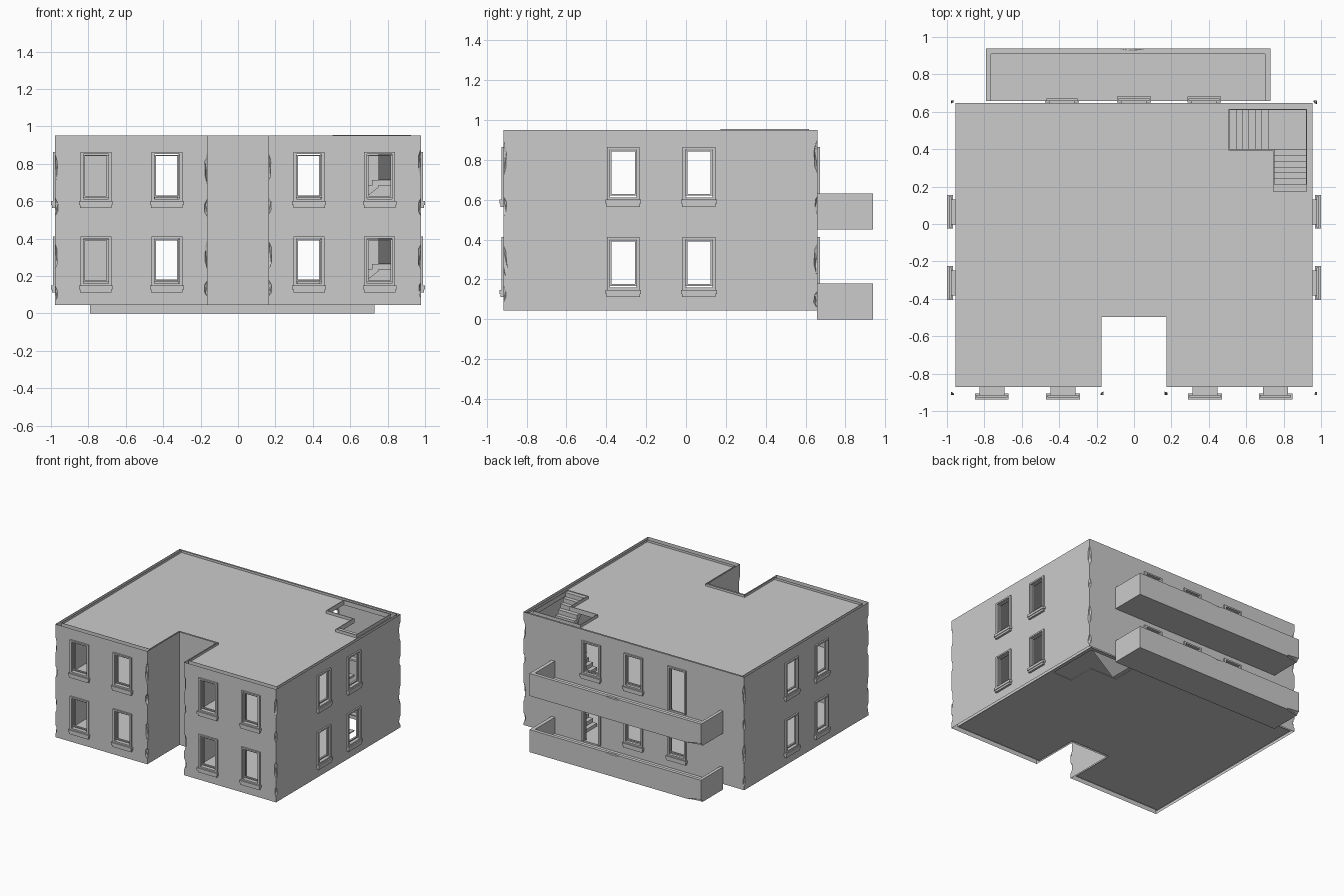
import bpy, bmesh, random
from mathutils import Matrix, Vector
from math import radians

if "Cube" in bpy.data.objects:
    bpy.data.objects.remove(bpy.data.objects["Cube"])

random.seed(4)
FLOOR = 0.452                       # storey height
OUTER = [(-.978, -.915), (-.163, -.915), (-.163, -.508), (.163, -.508),
         (.163, -.915), (.978, -.915), (.978, .66), (-.978, .66)]
INNER = [(-.955, -.872), (-.173, -.872), (-.173, -.496), (.173, -.496),
         (.173, -.872), (.955, -.872), (.955, .648), (-.955, .648)]
HOLE = [(.51, .40), (.75, .40), (.75, .18), (.92, .18), (.92, .61), (.51, .61)]


def finish(name, bm):
    bmesh.ops.recalc_face_normals(bm, faces=bm.faces)
    me = bpy.data.meshes.new(name)
    bm.to_mesh(me)
    bm.free()
    ob = bpy.data.objects.new(name, me)
    bpy.context.collection.objects.link(ob)
    return ob


def box(bm, x0, x1, y0, y1, z0, z1, m=Matrix()):
    c = Vector((x0 + x1, y0 + y1, z0 + z1)) / 2
    bmesh.ops.create_cube(bm, size=1, matrix=m @ Matrix.Translation(c)
                          @ Matrix.Diagonal((x1 - x0, y1 - y0, z1 - z0, 1)))


def prism(bm, pts, d0, d1, put):
    # put maps (u, v, depth) to a 3D point
    a = [bm.verts.new(put(u, v, d0)) for u, v in pts]
    b = [bm.verts.new(put(u, v, d1)) for u, v in pts]
    bm.faces.new(a)
    bm.faces.new(b[::-1])
    for i in range(len(a)):
        j = (i + 1) % len(a)
        bm.faces.new((a[i], a[j], b[j], b[i]))


def ring(bm, outer, inner, z0, z1):
    loops = [[bm.verts.new((x, y, z)) for x, y in p]
             for p, z in ((outer, z0), (outer, z1), (inner, z1), (inner, z0))]
    n = len(outer)
    for k in range(4):
        a, b = loops[k], loops[(k + 1) % 4]
        for i in range(n):
            j = (i + 1) % n
            bm.faces.new((a[i], a[j], b[j], b[i]))


def chip(bm, pos, size):
    # faceted lump that bites a piece out of an edge
    rot = Matrix.Rotation(random.uniform(-.12, .12), 4, 'X') @ \
        Matrix.Rotation(random.uniform(0, 1.5), 4, 'Z')
    scale = Matrix.Diagonal((*size, 1))
    r = rot if size[2] > size[0] else Matrix()
    bmesh.ops.create_icosphere(bm, subdivisions=1, radius=1,
                               matrix=Matrix.Translation(pos) @ r @ scale)


def subtract(ob, bm):
    cutter = finish("cutter", bm)
    cutter.hide_render = True
    mod = ob.modifiers.new("cut", 'BOOLEAN')
    mod.operation, mod.solver, mod.object = 'DIFFERENCE', 'EXACT', cutter
    bpy.context.view_layer.update()
    dg = bpy.context.evaluated_depsgraph_get()
    me = bpy.data.meshes.new_from_object(ob.evaluated_get(dg))
    ob.modifiers.clear()
    ob.data = me
    bpy.data.objects.remove(cutter)


def opening(cut, name, m, door):
    # hole in the wall, then casing, sash and sill (local -y is outward)
    bot = .062 if door else .16
    top = .40
    box(cut, -.067, .067, -.03, .06, bot, top, m)
    bm = bmesh.new()
    for half, rim, y0, y1, lo, hi in ((.067, .0155, -.012, .002, bot, top),
                                      (.058, .009, .004, .018, bot + .017, top - .011)):
        lo2 = bot if door else lo - rim
        for s in (-1, 1):
            a, b = sorted((s * half, s * (half + rim)))
            box(bm, a, b, y0, y1, lo2, hi, m)
        box(bm, -half - rim, half + rim, y0, y1, hi, hi + rim * .75, m)
        if not door:
            box(bm, -half - rim, half + rim, y0, y1, lo - rim, lo, m)
    if not door:
        box(bm, -.09, .09, -.022, .01, .128, .148, m)
        box(bm, -.084, .084, -.017, .01, .112, .128, m)
    finish(name, bm)


# outer and inner wall shells
bm = bmesh.new()
ring(bm, OUTER, INNER, .045, .95)
walls = finish("walls", bm)

# windows and doors on every side and storey
cut = bmesh.new()
sides = {"front": (0, [(x, -.915) for x in (-.76, -.38, .38, .757)]),
         "right": (90, [(.978, y) for y in (-.315, .065)]),
         "back": (180, [(x, .66) for x in (-.385, 0, .375)]),
         "left": (-90, [(-.978, y) for y in (-.315, .065)])}
for side, (ang, spots) in sides.items():
    for i, (x, y) in enumerate(spots):
        for lev in (0, 1):
            door = side == "back" and (i, lev) in ((0, 1), (2, 0))
            m = Matrix.Translation((x, y, lev * FLOOR)) @ Matrix.Rotation(radians(ang), 4, 'Z')
            opening(cut, f"{side}_{'door' if door else 'window'}_{i}_{lev}", m, door)

# chipped vertical corners
for x, y in OUTER:
    if y < -.6 or y > .6:
        for z, h in ((.12, .045), (.31, .09), (.58, .05), (.79, .09)):
            r = random.uniform(.013, .021)
            chip(cut, (x, y, z + random.uniform(-.02, .02)), (r, r, h))
subtract(walls, cut)

# wall tops and bottoms stay open
bm = bmesh.new()
bm.from_mesh(walls.data)
caps = [f for f in bm.faces if abs(f.normal.z) > .99 and
        (all(v.co.z > .9499 for v in f.verts) or all(v.co.z < .0451 for v in f.verts))]
bmesh.ops.delete(bm, geom=caps, context='FACES')
bm.to_mesh(walls.data)
bm.free()

# floor slabs and roof, each with the L-shaped stair hole
flat = lambda u, v, d: (u, v, d)
for name, z0, z1 in (("ground_floor", .052, .06), ("upper_floor", .49, .505), ("roof", .92, .932)):
    bm = bmesh.new()
    prism(bm, INNER, z0, z1, flat)
    slab = finish(name, bm)
    cut = bmesh.new()
    prism(cut, HOLE, z0 - .05, z1 + .05, flat)
    subtract(slab, cut)

# thin curb around the roof hole
bm = bmesh.new()
t = .006
rim = [(.51 - t, .40 - t), (.75 - t, .40 - t), (.75 - t, .18 - t),
       (.92 + t, .18 - t), (.92 + t, .61 + t), (.51 - t, .61 + t)]
ring(bm, rim, HOLE, .918, .955)
finish("roof_hole_curb", bm)


def flight(bm, n, run, rise, d0, d1, put):
    pts = [(0, 0)]
    for i in range(n):
        pts += [(i * run / n, (i + 1) * rise / n), ((i + 1) * run / n, (i + 1) * rise / n)]
    pts += [(run, rise - .04), (.03, 0)]
    prism(bm, pts, d0, d1, put)


# L-shaped stairs on each storey
for lev, z0 in enumerate((.055, .503)):
    bm = bmesh.new()
    mid = z0 + .21
    flight(bm, 7, .24, .21, .40, .61, lambda u, v, d: (.51 + u, d, z0 + v))
    box(bm, .75, .92, .40, .61, mid - .03, mid)
    flight(bm, 7, .22, .237, .75, .92, lambda u, v, d: (d, .40 - u, mid + v))
    finish(f"stairs_{lev}", bm)

# balconies: open trays with chipped rims
for lev in (0, 1):
    z = lev * .45
    bm = bmesh.new()
    box(bm, -.79, .73, .658, .938, z, z + .18)
    balcony = finish(f"balcony_{lev}", bm)
    cut = bmesh.new()
    box(cut, -.765, .70, .64, .91, z + .05, z + .25)
    subtract(balcony, cut)
    cut = bmesh.new()
    chip(cut, (-.01, .94, z + .182), (.08, .012, .012))
    chip(cut, (-.79, .938, z), (.13, .025, .022))
    subtract(balcony, cut)
